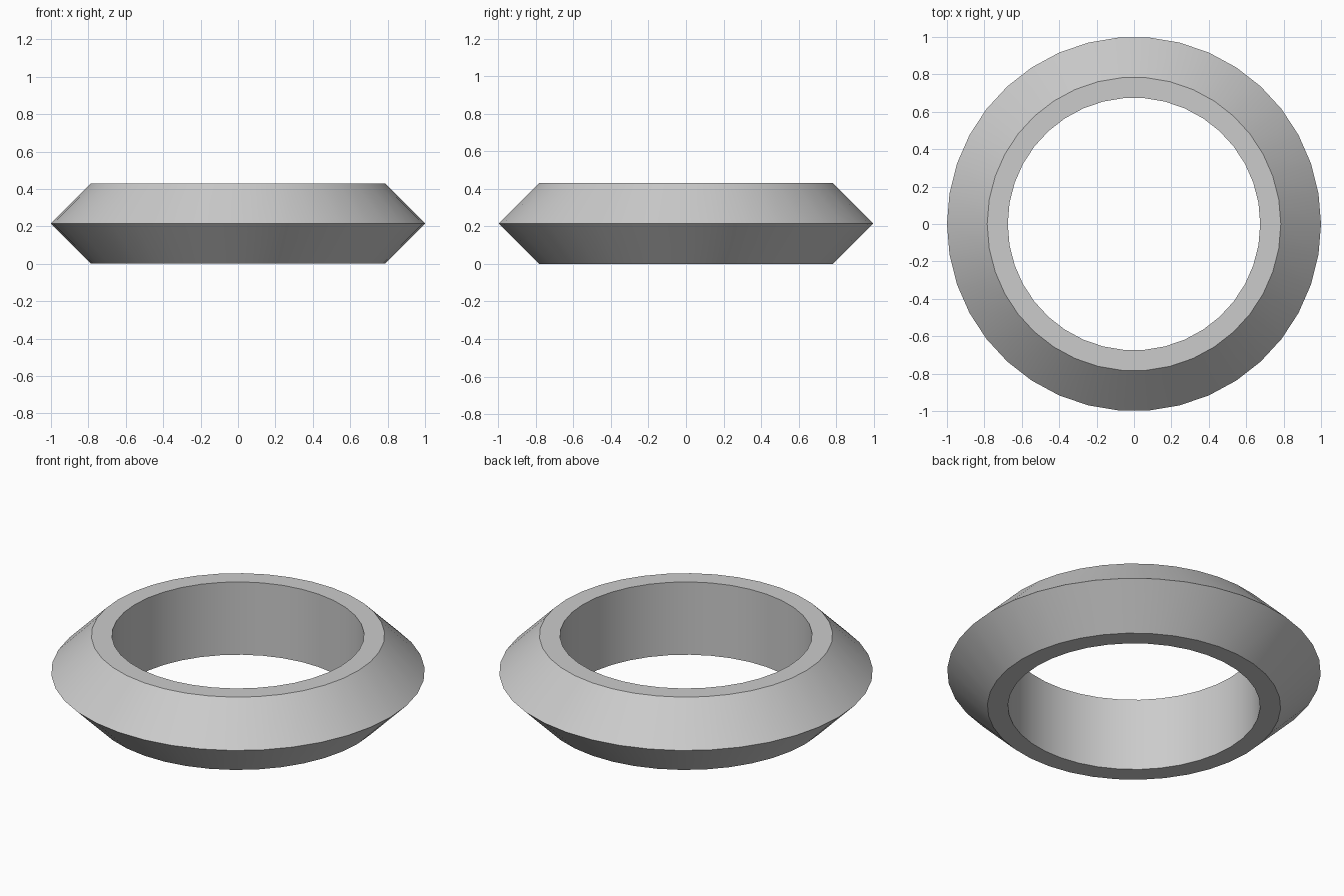
import bpy
import bmesh
from math import radians, tau
from mathutils import Matrix

cube = bpy.data.objects.get("Cube")
if cube:
    bpy.data.objects.remove(cube, do_unlink=True)

SEGMENTS = 38
HEIGHT = 0.43
BORE, RIM, OUTER = 0.675, 0.785, 1.0

# Plain grey
grey = bpy.data.materials.new("light grey")
grey.use_nodes = True
colour = (0.6, 0.6, 0.6, 1)
grey.diffuse_color = colour
grey.node_tree.nodes["Principled BSDF"].inputs["Base Color"].default_value = colour

# Cross-section: straight bore, flat rims, double-bevelled outer edge
profile = [(BORE, 0), (RIM, 0), (OUTER, HEIGHT / 2), (RIM, HEIGHT), (BORE, HEIGHT)]

# Turn the cross-section around the vertical axis
bm = bmesh.new()
rings = []
for i in range(SEGMENTS):
    turn = Matrix.Rotation(tau * i / SEGMENTS, 3, "Z")
    rings.append([bm.verts.new(turn.col[0] * r + turn.col[2] * z) for r, z in profile])
for i, ring in enumerate(rings):
    following = rings[(i + 1) % SEGMENTS]
    for j in range(len(profile)):
        k = (j + 1) % len(profile)
        bm.faces.new((ring[j], following[j], following[k], ring[k]))
bmesh.ops.recalc_face_normals(bm, faces=bm.faces)

mesh = bpy.data.meshes.new("bevelled_ring")
bm.to_mesh(mesh)
bm.free()
mesh.materials.append(grey)
ring_object = bpy.data.objects.new("bevelled_ring", mesh)
bpy.context.collection.objects.link(ring_object)

# Smooth around the ring, crisp at the bevels
bpy.ops.object.select_all(action="DESELECT")
ring_object.select_set(True)
bpy.context.view_layer.objects.active = ring_object
bpy.ops.object.shade_smooth_by_angle(angle=radians(30))
